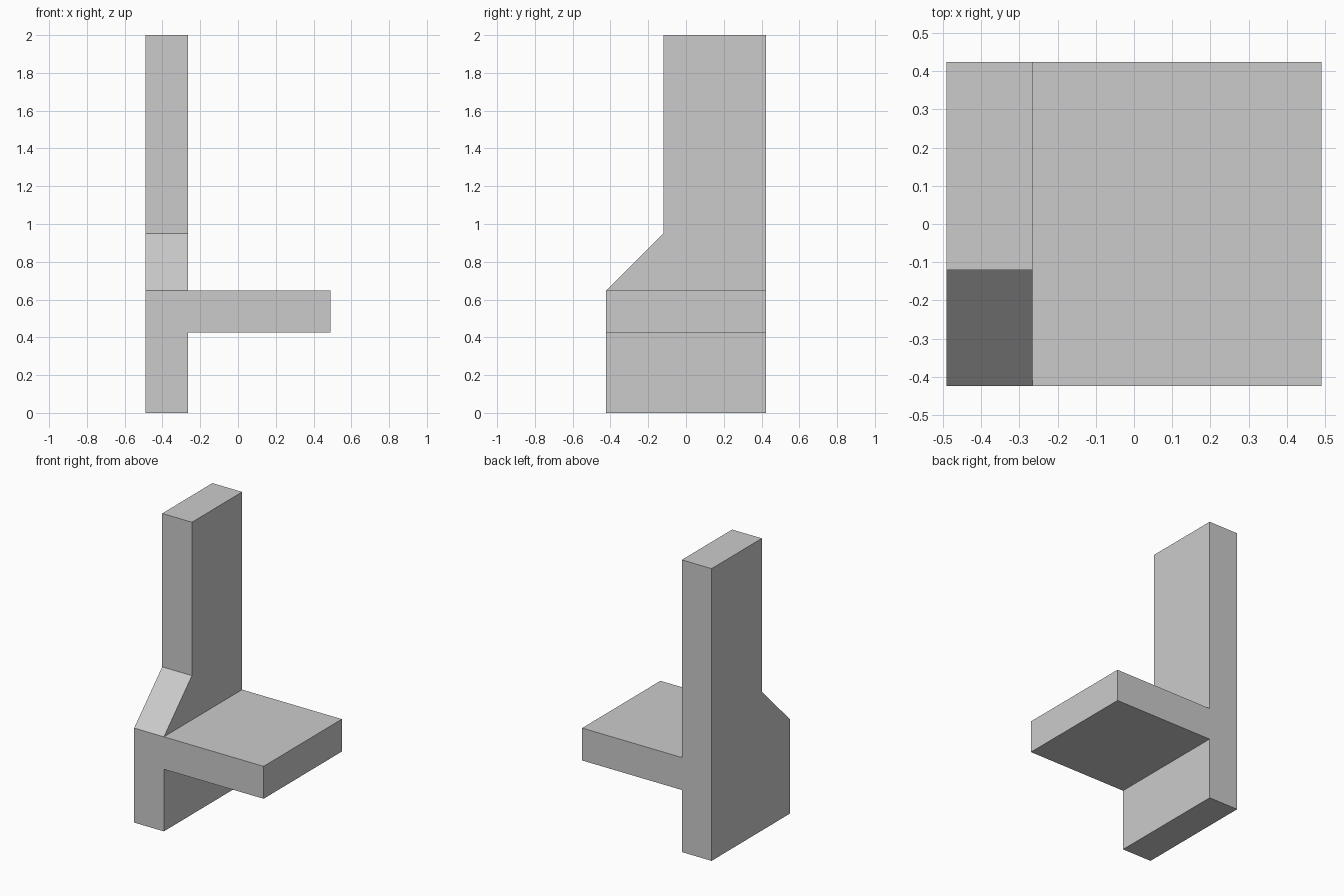
import bpy, bmesh
from mathutils import Vector

if "Cube" in bpy.data.objects:
    bpy.data.objects.remove(bpy.data.objects["Cube"], do_unlink=True)

# Overall dimensions
LEFT, WALL, RIGHT = -0.49, -0.265, 0.49
HALF_DEPTH = 0.423
SHELF_BOTTOM, SHELF_TOP = 0.425, 0.647

# Upright panel outline (y, z), with the sloped shoulder at the front
outline = [(-HALF_DEPTH, 0), (HALF_DEPTH, 0), (HALF_DEPTH, 2),
           (-0.12, 2), (-0.12, 0.95), (-HALF_DEPTH, SHELF_TOP)]

bm = bmesh.new()
profile = bm.faces.new([bm.verts.new((LEFT, y, z)) for y, z in outline])
panel = bmesh.ops.extrude_face_region(bm, geom=[profile])
bmesh.ops.translate(bm, vec=(WALL - LEFT, 0, 0),
                    verts=[g for g in panel["geom"] if isinstance(g, bmesh.types.BMVert)])
bmesh.ops.recalc_face_normals(bm, faces=bm.faces[:])

# Shelf: cut a band across the panel and pull it out sideways
for z in (SHELF_BOTTOM, SHELF_TOP):
    bmesh.ops.bisect_plane(bm, geom=bm.verts[:] + bm.edges[:] + bm.faces[:],
                           dist=0.0001, plane_co=(0, 0, z), plane_no=(0, 0, 1))
bm.normal_update()
band = [f for f in bm.faces if f.normal.x > 0.9
        and SHELF_BOTTOM < f.calc_center_median().z < SHELF_TOP]
shelf = bmesh.ops.extrude_face_region(bm, geom=band)
bmesh.ops.translate(bm, vec=Vector((RIGHT - WALL, 0, 0)),
                    verts=[g for g in shelf["geom"] if isinstance(g, bmesh.types.BMVert)])
bmesh.ops.delete(bm, geom=[f for f in band if f.is_valid], context="FACES_ONLY")

# Merge the flat faces left by the cuts
bmesh.ops.dissolve_limit(bm, angle_limit=0.01, verts=bm.verts[:], edges=bm.edges[:])
bmesh.ops.recalc_face_normals(bm, faces=bm.faces[:])

mesh = bpy.data.meshes.new("panel_with_shelf")
bm.to_mesh(mesh)
bm.free()

# Plain grey finish
grey = bpy.data.materials.new("light grey")
grey.use_nodes = True
colour = (0.6, 0.6, 0.6, 1)
grey.diffuse_color = colour
grey.node_tree.nodes["Principled BSDF"].inputs["Base Color"].default_value = colour
mesh.materials.append(grey)

part = bpy.data.objects.new("panel_with_shelf", mesh)
bpy.context.collection.objects.link(part)
